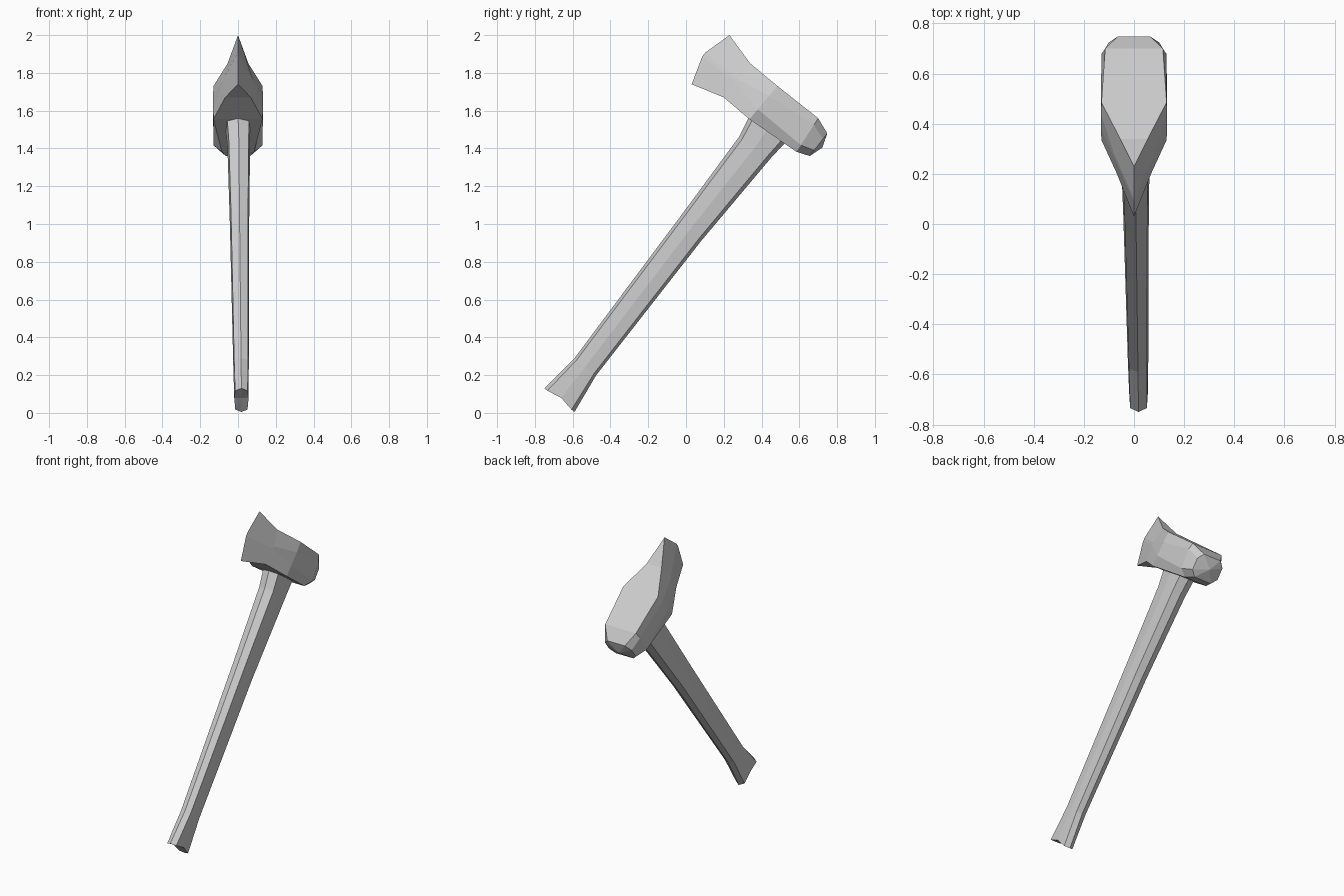
import bpy, bmesh
from mathutils import Vector

if "Cube" in bpy.data.objects:
    bpy.data.objects.remove(bpy.data.objects["Cube"])


def loft(name, rings, cap_start=None, cap_end=None):
    """Skin a list of equal-length closed rings; caps fan to a given centre point."""
    bm = bmesh.new()
    vr = [[bm.verts.new(p) for p in r] for r in rings]
    n = len(vr[0])
    for a, b in zip(vr, vr[1:]):
        for i in range(n):
            j = (i + 1) % n
            bm.faces.new((a[i], a[j], b[j], b[i]))
    for ring, centre in ((vr[0], cap_start), (vr[-1], cap_end)):
        if centre:
            c = bm.verts.new(centre)
            for i in range(n):
                bm.faces.new((ring[i], ring[(i + 1) % n], c))
    bmesh.ops.remove_doubles(bm, verts=bm.verts, dist=0.0005)
    bmesh.ops.dissolve_degenerate(bm, edges=bm.edges, dist=0.0005)
    # drop paired duplicate faces left on collapsed edges
    bmesh.ops.recalc_face_normals(bm, faces=bm.faces)
    me = bpy.data.meshes.new(name)
    bm.to_mesh(me)
    bm.free()
    ob = bpy.data.objects.new(name, me)
    bpy.context.collection.objects.link(ob)
    return ob


def between(u, l, t):
    return (u[0] + (l[0] - u[0]) * t, u[1] + (l[1] - u[1]) * t)


# Handle: eight-sided bar; upper point, lower point, x centre, half width, end notch
handle = [
    ((-0.75, 0.13), (-0.59, 0.005), 0.018, 0.038, 0.015),
    ((-0.59, 0.29), (-0.475, 0.20), 0.016, 0.041, 0),
    ((0.00, 1.08), (0.08, 0.91), 0.008, 0.051, 0),
    ((0.28, 1.46), (0.45, 1.35), 0.004, 0.060, 0),
    ((0.335, 1.57), (0.53, 1.435), 0.0, 0.065, 0),
]
rings = []
for u, l, cx, w, notch in handle:
    ring = []
    for t, s in ((0, 0), (.1, .88), (.5, 1), (.9, .85), (1, 0),
                 (.9, -.85), (.5, -1), (.1, -.88)):
        y, z = between(u, l, t)
        k = notch if t == .5 else 0
        ring.append((cx + s * w, y + .6 * k, z + .8 * k))
    rings.append(ring)
loft("handle", rings, (0.018, -0.66, 0.08), (0, 0.44, 1.53))

# Head: upper point, lower point, half widths at top, middle and bottom,
# chamfer fraction, forward bulge of the middle
head = [
    ((0.23, 2.0), (0.03, 1.74), 0, 0, 0, .46, .045),
    ((0.34, 1.85), (0.20, 1.67), .055, .078, .068, .46, 0),
    ((0.485, 1.73), (0.335, 1.555), .13, .132, .13, .3, 0),
    ((0.70, 1.56), (0.585, 1.382), .115, .13, .085, .2, 0),
    ((0.748, 1.48), (0.655, 1.36), .065, .10, .065, .25, 0),
]
rings = []
for u, l, wu, wm, wl, c, bulge in head:
    side = []
    for t, w in ((0, wu), (c, wm), (1 - c, wm), (1, wl)):
        y, z = between(u, l, t)
        k = bulge if 0 < t < 1 else 0
        side.append((w, y - .8 * k, z + .6 * k))
    ring = side + [(-x, y, z) for x, y, z in reversed(side)]
    rings.append(ring)
axe_head = loft("axe_head", rings, None, (0, 0.722, 1.405))
